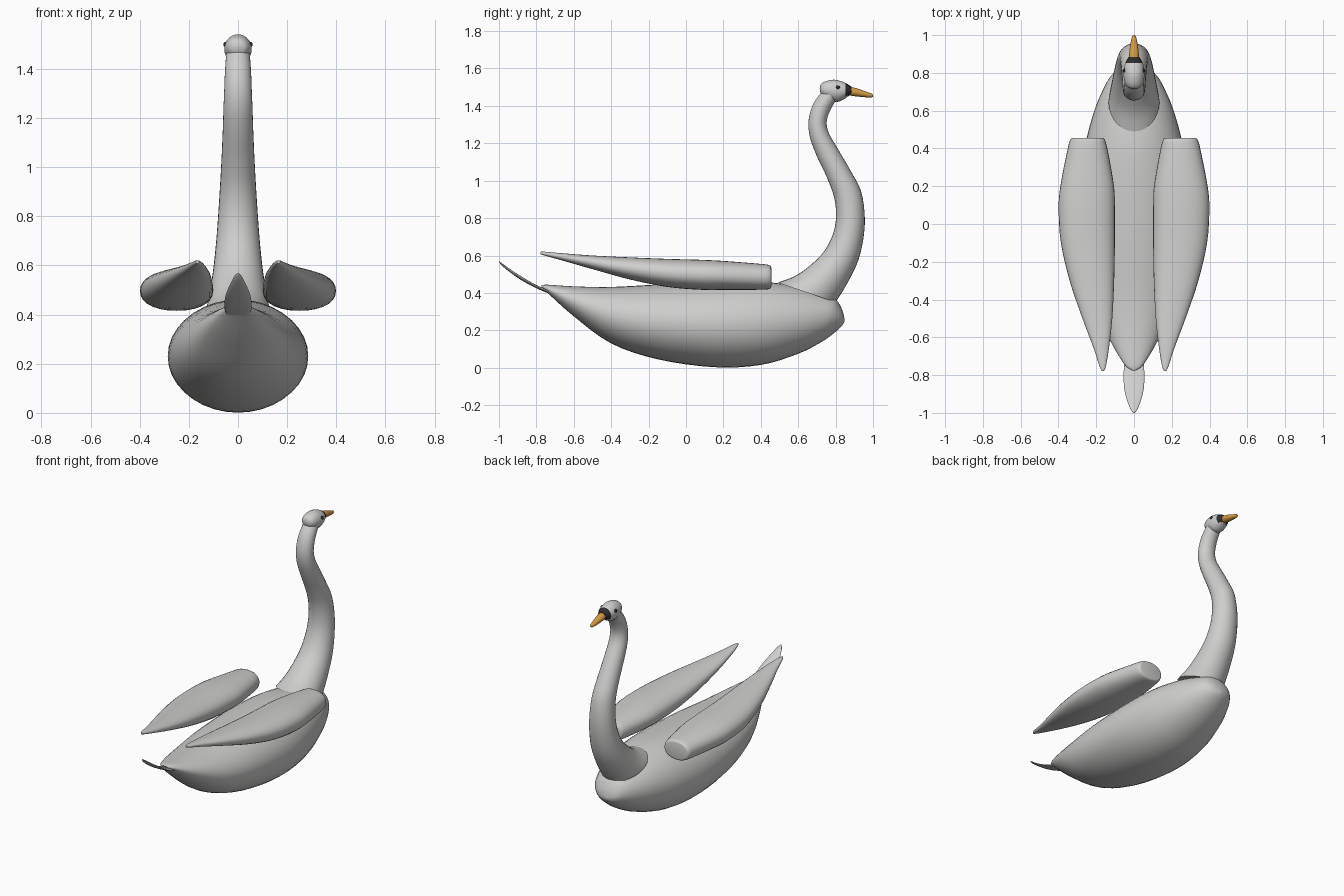
import bpy, bmesh, math


def material(name, rgb):
    m = bpy.data.materials.new(name)
    m.diffuse_color = (*rgb, 1)
    return m


WHITE = material("soft white", (0.62, 0.62, 0.61))
ORANGE = material("bill orange", (0.66, 0.33, 0.06))
BLACK = material("mask black", (0.025, 0.025, 0.025))


def spline(rows, steps):
    """Catmull-Rom interpolation through rows of numbers."""
    out = []
    for i in range(len(rows) - 1):
        a, b = rows[max(i - 1, 0)], rows[i]
        c, d = rows[i + 1], rows[min(i + 2, len(rows) - 1)]
        for s in range(steps):
            t = s / steps
            out.append([0.5 * (2 * q + (r - p) * t + (2 * p - 5 * q + 4 * r - u) * t * t
                               + (3 * q - p - 3 * r + u) * t ** 3)
                        for p, q, r, u in zip(a, b, c, d)])
    out.append(list(rows[-1]))
    return out


def smooth(ob, angle):
    bpy.ops.object.select_all(action='DESELECT')
    ob.select_set(True)
    bpy.context.view_layer.objects.active = ob
    bpy.ops.object.shade_smooth_by_angle(angle=math.radians(angle))


def loft(name, rows, mats, steps=4, sides=28, power=2.0, side=1, rule=None, angle=50):
    """Skin oval sections; each row is top y, top z, bottom y, bottom z, half width, centre x."""
    bm = bmesh.new()
    rings = []
    for y1, z1, y2, z2, w, x in spline(rows, steps):
        ring = []
        for k in range(sides):
            a = 2 * math.pi * k / sides
            c = math.copysign(abs(math.cos(a)) ** (2 / power), math.cos(a))
            s = math.copysign(abs(math.sin(a)) ** (2 / power), math.sin(a))
            ring.append(bm.verts.new((side * (x + max(w, 0.001) * c),
                                      (y1 + y2) / 2 + (y1 - y2) / 2 * s,
                                      (z1 + z2) / 2 + (z1 - z2) / 2 * s)))
        rings.append(ring)
    for r, q in zip(rings, rings[1:]):
        for k in range(sides):
            n = (k + 1) % sides
            bm.faces.new((r[k], r[n], q[n], q[k]))
    bm.faces.new(rings[0])
    bm.faces.new(rings[-1])
    bmesh.ops.recalc_face_normals(bm, faces=bm.faces)
    if rule:
        for f in bm.faces:
            f.material_index = rule(f.calc_center_median())
    me = bpy.data.meshes.new(name)
    bm.to_mesh(me)
    bm.free()
    for m in mats:
        me.materials.append(m)
    ob = bpy.data.objects.new(name, me)
    bpy.context.collection.objects.link(ob)
    smooth(ob, angle)
    return ob


# Boat-shaped body
loft("body", [
    (-.775, .440, -.768, .425, .015, 0), (-.740, .444, -.735, .395, .055, 0),
    (-.60, .435, -.60, .275, .135, 0), (-.40, .432, -.40, .130, .215, 0),
    (-.15, .445, -.15, .045, .268, 0), (.15, .458, .15, .003, .286, 0),
    (.40, .460, .40, .015, .262, 0), (.60, .435, .60, .075, .210, 0),
    (.74, .395, .72, .135, .155, 0), (.80, .368, .785, .180, .115, 0),
    (.835, .31, .83, .220, .068, 0), (.847, .265, .847, .245, .015, 0)],
    [WHITE], sides=36)

# S-shaped neck, flaring into the body
loft("neck", [
    (.49, .455, .80, .35, .135, 0), (.60, .50, .85, .43, .120, 0),
    (.72, .60, .912, .55, .102, 0), (.78, .70, .945, .67, .090, 0),
    (.802, .80, .956, .80, .081, 0), (.792, .91, .937, .94, .073, 0),
    (.752, 1.02, .882, 1.05, .067, 0), (.70, 1.13, .812, 1.17, .062, 0),
    (.663, 1.23, .766, 1.25, .059, 0), (.655, 1.32, .752, 1.31, .056, 0),
    (.680, 1.41, .768, 1.37, .053, 0), (.730, 1.48, .808, 1.44, .048, 0)],
    [WHITE])

# Head with a dark mask around the bill base
loft("head", [
    (.715, 1.492, .716, 1.482, .006, 0), (.721, 1.515, .725, 1.458, .032, 0),
    (.745, 1.531, .752, 1.438, .049, 0), (.790, 1.540, .800, 1.421, .056, 0),
    (.830, 1.532, .835, 1.430, .052, 0), (.860, 1.519, .860, 1.446, .043, 0),
    (.884, 1.503, .884, 1.462, .028, 0)],
    [WHITE, BLACK], rule=lambda c: int(c.y > .853 and c.z > 1.455))

# Tapered bill
loft("bill", [
    (.865, 1.503, .865, 1.457, .026, 0), (.91, 1.495, .908, 1.451, .025, 0),
    (.96, 1.477, .958, 1.446, .018, 0), (.992, 1.466, .990, 1.445, .011, 0),
    (1.0, 1.460, 1.0, 1.450, .006, 0)], [ORANGE], sides=16)

# Upturned flat tail feather
loft("tail", [
    (-.735, .415, -.735, .397, .052, 0), (-.80, .442, -.80, .425, .055, 0),
    (-.87, .482, -.87, .462, .052, 0), (-.93, .520, -.93, .502, .038, 0),
    (-.98, .556, -.98, .542, .019, 0), (-1.0, .570, -1.0, .564, .004, 0)],
    [WHITE], sides=20)

for side, tag in ((1, "right"), (-1, "left")):
    # Long wing, blunt in front and pointed behind
    loft(tag + "_wing", [
        (.456, .535, .456, .435, .075, .245), (.445, .549, .445, .421, .092, .246),
        (.38, .557, .38, .417, .109, .246), (.20, .571, .20, .416, .142, .248),
        (.08, .577, .08, .417, .149, .250), (-.10, .582, -.10, .432, .143, .244),
        (-.30, .590, -.30, .472, .118, .223), (-.50, .600, -.50, .527, .079, .194),
        (-.66, .612, -.66, .573, .040, .173), (-.75, .620, -.75, .598, .018, .166),
        (-.778, .620, -.778, .607, .006, .165)],
        [WHITE], power=2.2, side=side)

    # Small round eye
    bpy.ops.mesh.primitive_uv_sphere_add(segments=14, ring_count=8, radius=.011,
                                         location=(side * .049, .812, 1.499))
    eye = bpy.context.object
    eye.name = tag + "_eye"
    eye.data.materials.append(BLACK)
    smooth(eye, 60)
